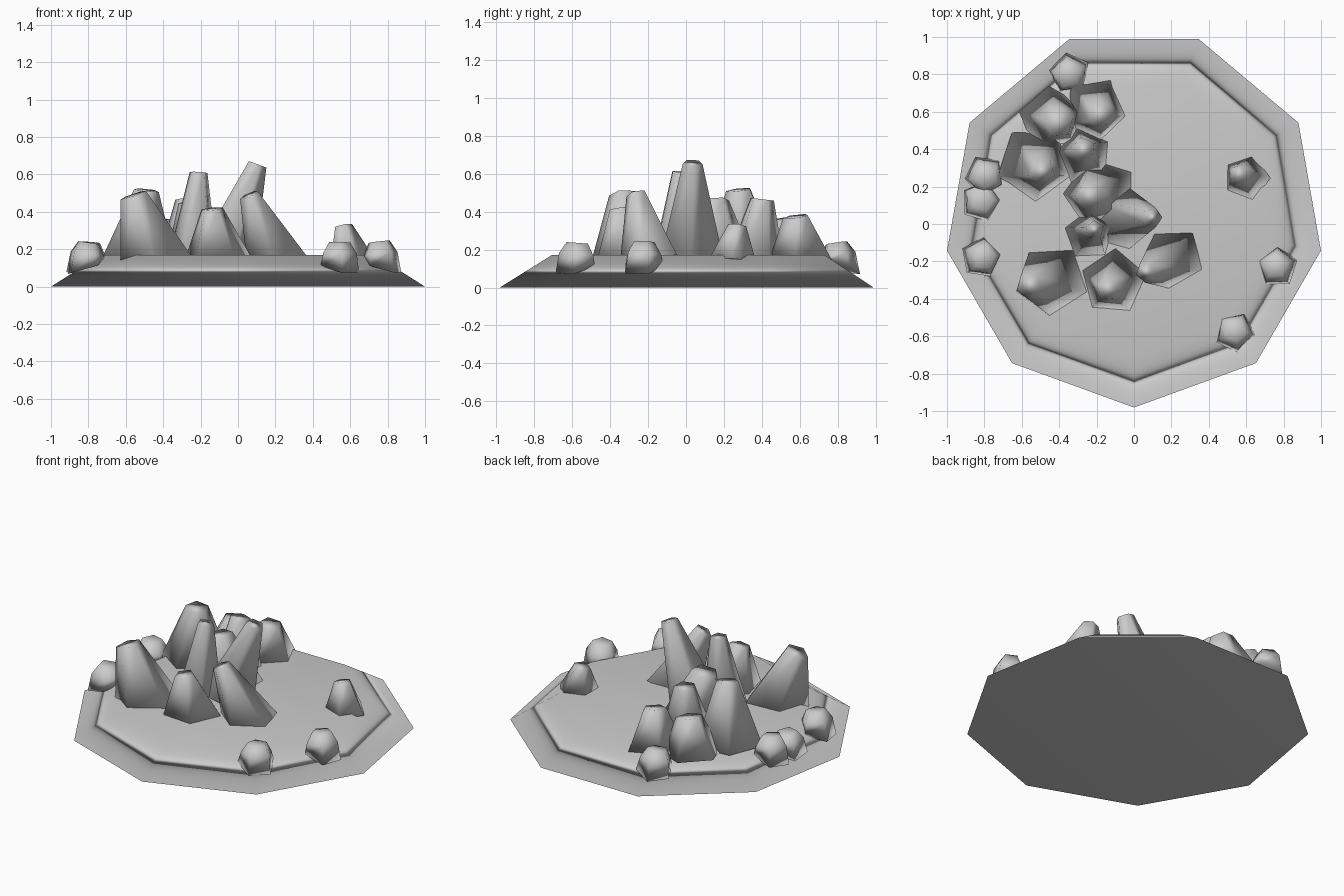
import bpy, bmesh, math
from mathutils import Vector

if "Cube" in bpy.data.objects:
    bpy.data.objects.remove(bpy.data.objects["Cube"])

stone = bpy.data.materials.new("grey stone")
stone.diffuse_color = (0.6, 0.6, 0.6, 1)
stone.use_nodes = True
stone.node_tree.nodes["Principled BSDF"].inputs["Base Color"].default_value = stone.diffuse_color


def loft(name, rings):
    """Skin closed rings of points, cap both ends, smooth with area-weighted normals."""
    bm = bmesh.new()
    loops = [[bm.verts.new(p) for p in r] for r in rings]
    n = len(loops[0])
    for a, b in zip(loops, loops[1:]):
        for i in range(n):
            j = (i + 1) % n
            bm.faces.new((a[i], a[j], b[j], b[i]))
    bm.faces.new(loops[0][::-1])
    bm.faces.new(loops[-1])
    bmesh.ops.recalc_face_normals(bm, faces=bm.faces)
    for f in bm.faces:
        f.smooth = True
    bm.verts.index_update()
    normals = [sum((f.normal * f.calc_area() for f in v.link_faces), Vector()).normalized()
               for v in bm.verts]
    me = bpy.data.meshes.new(name)
    bm.to_mesh(me)
    bm.free()
    me.normals_split_custom_set_from_vertices(normals)
    me.materials.append(stone)
    ob = bpy.data.objects.new(name, me)
    bpy.context.collection.objects.link(ob)


def ring(center, r, n, rot, axis=Vector((0, 0, 1))):
    """Regular polygon tilted so that it faces along the axis."""
    q = Vector((0, 0, 1)).rotation_difference(axis)
    pts = []
    for i in range(n):
        a = math.radians(rot) + math.tau * i / n
        pts.append(Vector(center) + q @ Vector((r * math.cos(a), r * math.sin(a), 0)))
    return pts


def rock(name, base, top, r0, r1, rot, bulge=0):
    """Leaning five-sided stone; boulders swell in the middle and tip down the slope."""
    b, t = Vector(base), Vector(top)
    axis = (t - b).normalized()
    low = (axis + Vector((0, 0, 1))).normalized()
    if bulge:
        low = (low + Vector((b.x, b.y, 0)).normalized() * 0.35).normalized()
    rings = [ring(b, r0, 5, rot, low)]
    if bulge:
        rings.append(ring(b.lerp(t, 0.55), bulge, 5, rot, axis))
    rings.append(ring(t, r1, 5, rot, axis))
    loft(name, rings)


# Nine-sided sloping ground slab
loft("ground_slab", [ring((0, 0.034, 0), 1.015, 9, -90),
                     ring((0, 0.034, 0.17), 0.742, 9, -90)])

# Tall leaning stones: base xy, top xyz, base radius, top radius, turn
tall = [
    ((-0.44, -0.30), (-0.56, -0.33, 0.49), 0.20, 0.075, -90),
    ((-0.11, -0.31), (-0.14, -0.35, 0.415), 0.19, 0.06, 14),
    ((0.21, -0.18), (0.06, -0.26, 0.49), 0.17, 0.055, -21),
    ((-0.18, 0.16), (-0.24, 0.15, 0.46), 0.21, 0.08, 35),
    ((-0.09, 0.03), (0.10, 0.035, 0.655), 0.18, 0.055, 0),
    ((-0.24, -0.06), (-0.21, -0.03, 0.61), 0.14, 0.05, 20),
    ((-0.53, 0.32), (-0.49, 0.28, 0.515), 0.21, 0.07, -90),
    ((-0.44, 0.56), (-0.40, 0.54, 0.36), 0.18, 0.08, 95),
    ((-0.21, 0.61), (-0.18, 0.58, 0.375), 0.18, 0.07, -10),
    ((-0.27, 0.36), (-0.27, 0.40, 0.465), 0.16, 0.065, 30),
    ((0.60, 0.245), (0.56, 0.27, 0.325), 0.13, 0.05, 0),
]
for i, (b, t, r0, r1, rot) in enumerate(tall):
    rock(f"tall_stone_{i + 1}", (*b, 0.14), t, r0, r1, rot)

# Small boulders around the rim: base xyz, top xyz, turn
small = [
    ((-0.345, 0.81, 0.10), (-0.35, 0.79, 0.235), 100),
    ((-0.80, 0.26, 0.10), (-0.79, 0.25, 0.235), 45),
    ((-0.82, 0.12, 0.10), (-0.81, 0.13, 0.215), -70),
    ((-0.82, -0.18, 0.10), (-0.80, -0.18, 0.235), 10),
    ((0.77, -0.23, 0.10), (0.755, -0.225, 0.24), 90),
    ((0.54, -0.58, 0.10), (0.54, -0.57, 0.235), -80),
]
for i, (b, t, rot) in enumerate(small):
    rock(f"rim_boulder_{i + 1}", b, t, 0.112, 0.06, rot, 0.096)
